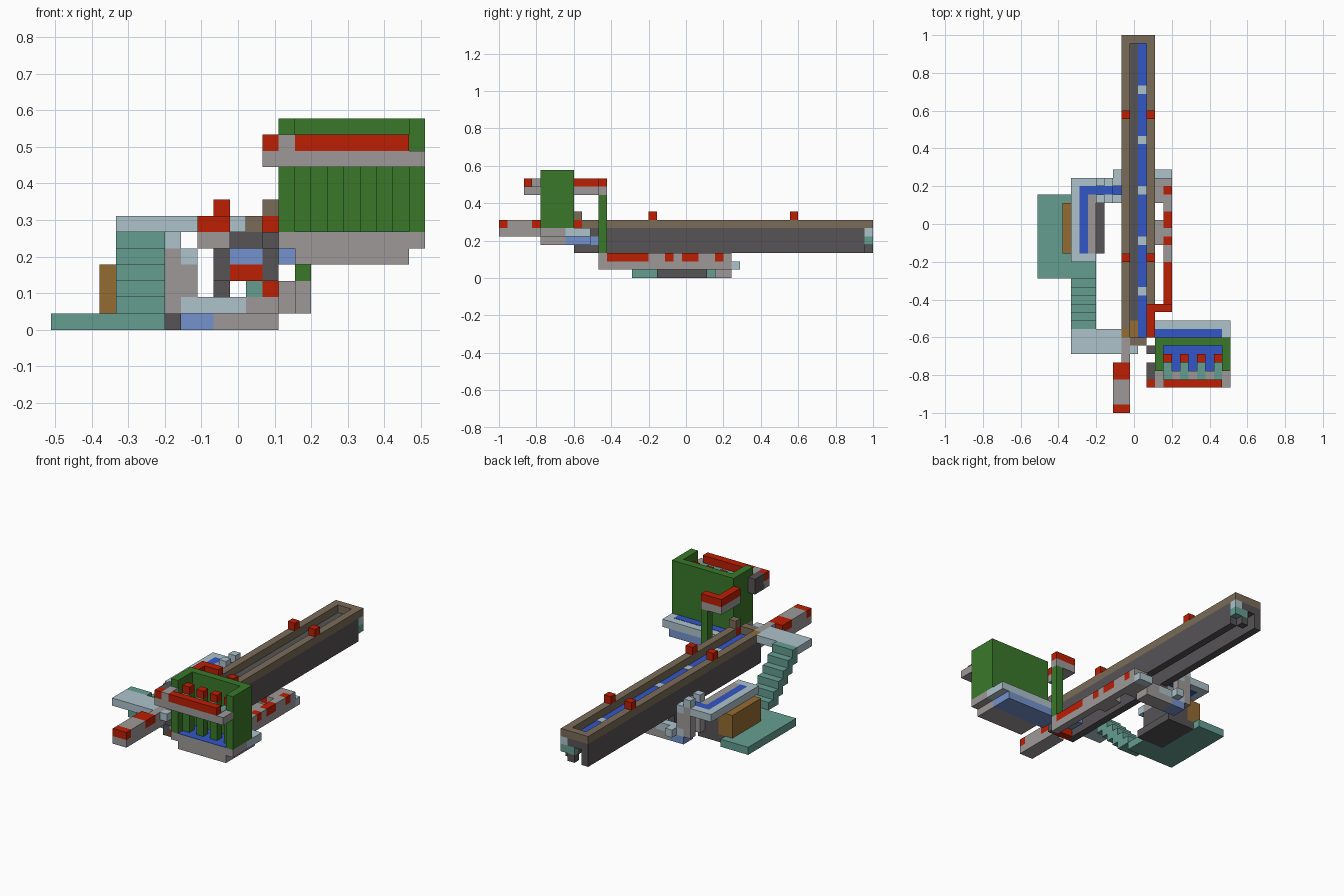
import bpy
import bmesh
from mathutils import Matrix, Vector

if "Cube" in bpy.data.objects:
    bpy.data.objects.remove(bpy.data.objects["Cube"])

UNIT = 2 / 45                      # one building block
ORIGIN = Vector((-11.5, -22.5, 0))


def linear(channel):
    c = channel / 255
    return c / 12.92 if c < 0.04 else ((c + 0.055) / 1.055) ** 2.4


def make_material(name, rgb):
    mat = bpy.data.materials.new(name)
    colour = [linear(c) for c in rgb] + [1]
    mat.use_nodes = True
    mat.diffuse_color = colour
    shader = mat.node_tree.nodes["Principled BSDF"]
    shader.inputs["Base Color"].default_value = colour
    shader.inputs["Roughness"].default_value = 0.9
    return mat


MATERIALS = {name: make_material(name, rgb) for name, rgb in {
    "red": (188, 30, 4), "green": (58, 121, 42), "steel": (173, 194, 203),
    "grey": (157, 153, 153), "dark": (86, 83, 85), "brown": (122, 108, 88),
    "teal": (101, 158, 144), "blue": (50, 86, 198),
    "pale_blue": (117, 146, 205), "ochre": (148, 108, 50)}.items()}


def box(name, colour, x, y, z):
    """Box spanning block ranges given as (start, end) on each axis."""
    low = Vector((x[0], y[0], z[0]))
    high = Vector((x[1], y[1], z[1]))
    mesh = bpy.data.meshes.new(name)
    bm = bmesh.new()
    bmesh.ops.create_cube(bm, size=1)
    bmesh.ops.transform(bm, verts=bm.verts, matrix=Matrix.LocRotScale(
        ((low + high) / 2 + ORIGIN) * UNIT, None, (high - low) * UNIT))
    bm.to_mesh(mesh)
    bm.free()
    mesh.materials.append(MATERIALS[colour])
    obj = bpy.data.objects.new(name, mesh)
    bpy.context.collection.objects.link(obj)
    return obj


def block(name, colour, x, y, z):
    """Single block at one place."""
    return box(name, colour, (x, x + 1), (y, y + 1), (z, z + 1))


def plate(name, colour, x, y, z):
    """Thin painted inlay lying on the surface at height z."""
    return box(name, colour, x, y, (z, z + 0.04))


# Long trough: side walls, rim, pegs and floor
box("trough_wall_right", "dark", (10, 11), (9, 45), (3, 6))
box("trough_wall_left", "dark", (13, 14), (9, 44), (3, 6))
for side, x in (("right", 10), ("left", 13)):
    box("trough_rim_" + side, "brown", (x, x + 1), (10, 45), (6, 7))
    for y in (18, 35):
        block("trough_peg_" + side, "red", x, y, 7)
box("trough_rim_back", "brown", (11, 13), (44, 45), (6, 7))
box("trough_rim_front", "brown", (11, 13), (8, 9), (6, 7))
box("trough_floor", "dark", (11, 12), (11, 44), (5, 6))
box("trough_floor_front", "ochre", (11, 12), (9, 11), (5, 6))
box("trough_strip", "blue", (12, 13), (9, 44), (5, 6))
for y in (14, 20, 26, 32, 38):
    plate("strip_marker", "steel", (12, 13), (y, y + 1), 6)

# Trough end pieces
box("trough_front_wall", "dark", (11, 13), (8, 9), (5, 6))
box("trough_back_wall", "dark", (11, 13), (44, 45), (5, 6))
block("trough_end_cap", "steel", 13, 44, 5)
box("trough_end_tab", "teal", (12, 14), (44, 45), (4, 5))
block("trough_end_foot", "dark", 12, 44, 3)
block("trough_corner_left", "red", 13, 9, 6)
block("trough_post_left", "brown", 13, 9, 7)
block("trough_corner_right", "ochre", 10, 9, 6)
block("trough_front_bracket", "dark", 13, 7, 5)
box("trough_front_step", "red", (11, 13), (9, 10), (3, 4))

# Front arm
box("front_arm_base", "grey", (9, 11), (0, 6), (5, 6))
box("front_arm_tip", "red", (9, 11), (0, 1), (6, 7))
box("front_arm_top", "grey", (9, 11), (1, 4), (6, 7))
box("front_arm_collar", "red", (9, 11), (4, 6), (6, 7))
box("front_arm_link", "grey", (10, 11), (6, 9), (5, 7))

# Landing and staircase
box("landing", "steel", (4, 10), (7, 10), (6, 7))
box("landing_bridge", "steel", (11, 12), (7, 8), (6, 7))
for step in range(6):
    top = 7 - step
    box("stair_step", "teal", (4, 7), (10 + step, 11 + step),
        (max(top - 2, 1), top))

# Ground platform with its counter
box("platform_front", "teal", (0, 7), (16, 19), (0, 1))
box("platform", "teal", (0, 4), (19, 26), (0, 1))
box("platform_floor", "dark", (4, 8), (19, 25), (0, 1))
box("counter", "ochre", (3, 5), (19, 25), (1, 4))
box("walkway_support", "dark", (5, 7), (19, 25), (1, 4))

# Raised walkway with a blue path
box("walkway_outer_edge", "steel", (4, 5), (18, 28), (4, 5))
box("walkway_front_edge", "steel", (5, 7), (18, 19), (4, 5))
box("walkway_back_edge", "steel", (5, 7), (27, 28), (4, 5))
box("walkway_inner_edge", "grey", (6, 7), (19, 26), (4, 5))
box("walkway_path", "blue", (5, 6), (19, 27), (4, 5))
box("walkway_path_turn", "blue", (6, 9), (26, 27), (4, 5))

# Posts stepping down from the walkway
for y in (25, 27):
    box("walkway_column", "grey", (7, 8), (y, y + 1), (1, 5))
    block("walkway_column_cap", "steel", 7, y, 5)
    box("ramp_column", "grey", (8, 9), (y, y + 1), (2, 4))
    block("ramp_column_cap", "steel", 8, y, 4)

# Crossing under the trough
box("crossing_floor_right", "pale_blue", (8, 10), (26, 28), (0, 1))
plate("crossing_path", "blue", (8, 10), (26, 27), 1)
box("crossing_floor_left", "grey", (10, 14), (26, 28), (0, 1))
for side, y in (("front", 25), ("back", 27)):
    box("crossing_kerb_" + side, "steel", (8, 12), (y, y + 1), (1, 2))
block("crossing_kerb_stub", "steel", 9, 28, 1)
box("crossing_rise", "grey", (12, 14), (25, 28), (1, 2))
block("crossing_stop", "red", 13, 25, 2)
block("crossing_plug", "teal", 12, 25, 2)
box("trough_foot", "dark", (10, 11), (26, 27), (1, 3))

# Low rail beside the trough
box("side_rail_base", "grey", (15, 16), (12, 28), (1, 2))
for start, end, colour in ((12, 13, "grey"), (13, 18, "red"), (18, 20, "grey"),
                           (20, 21, "red"), (21, 22, "grey"), (22, 24, "red"),
                           (24, 26, "grey"), (26, 27, "red"), (27, 28, "grey")):
    box("side_rail_top", colour, (15, 16), (start, end), (2, 3))
box("side_rail_bracket", "grey", (14, 15), (20, 23), (1, 3))
box("side_rail_corner", "grey", (14, 15), (25, 28), (1, 3))
box("side_rail_end", "steel", (14, 16), (28, 29), (1, 2))

# Tall post carrying the upper arm
box("tall_post", "green", (15, 16), (12, 13), (3, 10))
for name, colour, z in (("upper_arm_base", "grey", 10), ("upper_arm_top", "red", 11)):
    box(name, colour, (13, 16), (12, 13), (z, z + 1))
    box(name, colour, (13, 14), (9, 12), (z, z + 1))

# Booth floor
box("booth_keel_front", "grey", (15, 22), (5, 8), (4, 5))
box("booth_keel_back", "pale_blue", (14, 22), (8, 11), (4, 5))
box("booth_keel_link", "pale_blue", (11, 14), (9, 12), (4, 5))
box("booth_floor_front", "grey", (14, 23), (5, 8), (5, 6))
box("booth_floor_back", "steel", (14, 23), (8, 11), (5, 6))
plate("booth_carpet", "blue", (15, 22), (5, 8), 6)
plate("booth_rear_path", "blue", (14, 22), (9, 10), 6)

# Booth walls
box("booth_back_wall", "green", (14, 23), (8, 9), (6, 13))
for side, x in (("right", 14), ("left", 22)):
    box("booth_wall_" + side, "green", (x, x + 1), (5, 8), (6, 13))

# Booth bars with red heads, tied to the front rail
for x in range(15, 22, 2):
    box("booth_bar", "green", (x, x + 1), (6, 7), (6, 11))
    block("booth_bar_head", "red", x, 6, 11)
    block("booth_bar_tie", "teal", x, 5, 10)
    plate("front_rail_tab", "teal", (x, x + 1), (4, 5), 11)

# Front rail of the booth
box("front_rail_base", "grey", (13, 23), (3, 5), (10, 11))
box("front_rail_top", "red", (15, 22), (3, 4), (11, 12))
box("front_rail_cap", "grey", (14, 15), (3, 5), (11, 12))
block("front_rail_knob", "red", 13, 3, 11)
box("front_rail_hook", "dark", (13, 14), (4, 6), (10, 12))
